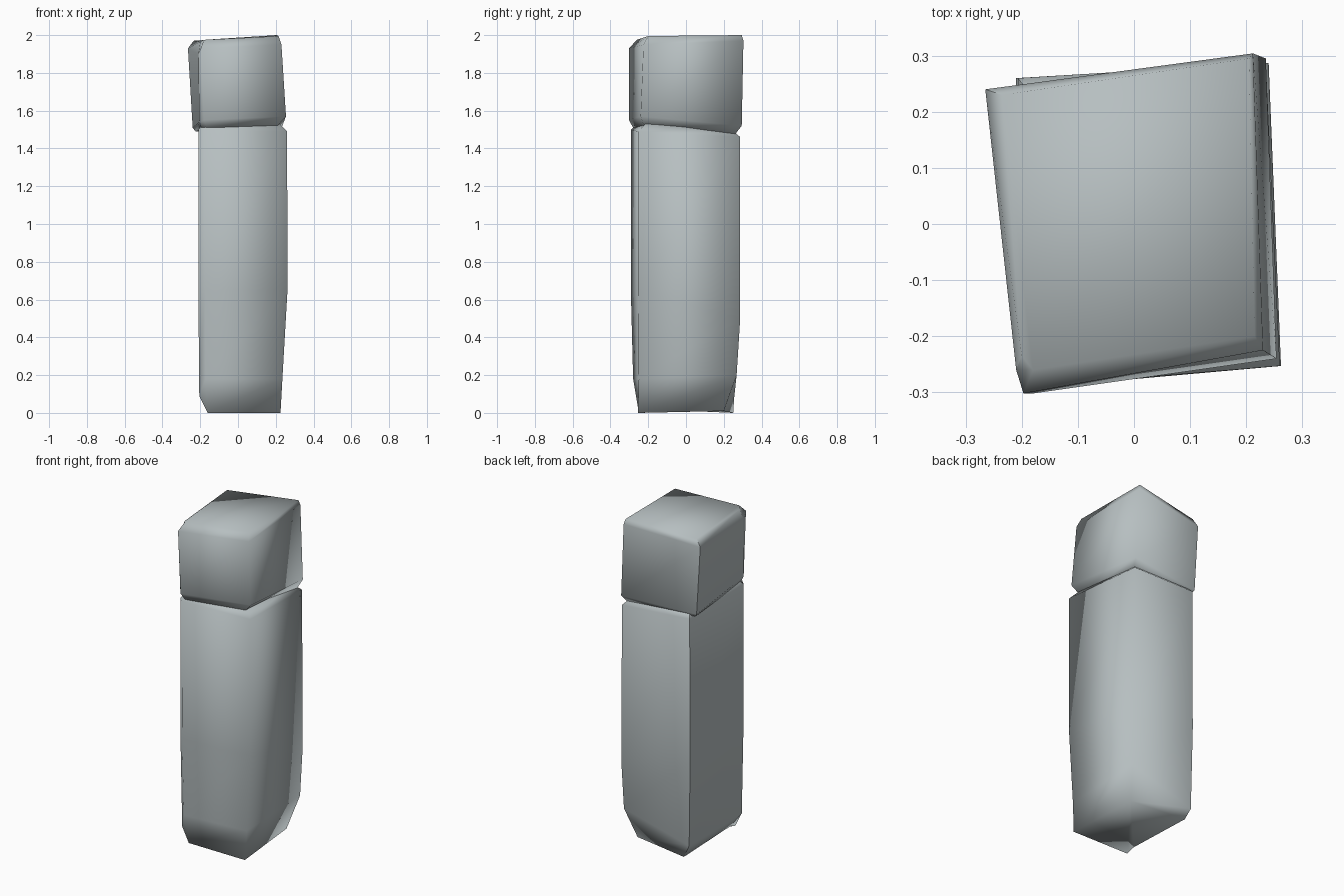
import bpy, bmesh

if "Cube" in bpy.data.objects:
    bpy.data.objects.remove(bpy.data.objects["Cube"])

stone = bpy.data.materials.new("blue grey stone")
stone.diffuse_color = (0.47, 0.52, 0.53, 1)
stone.use_nodes = True
stone.node_tree.nodes["Principled BSDF"].inputs["Base Color"].default_value = stone.diffuse_color


def loft(name, rings, sharp_columns=()):
    """Skin closed rings of corner points, cap both ends, smooth shade."""
    bm = bmesh.new()
    loops = [[bm.verts.new(p) for p in ring] for ring in rings]
    n = len(loops[0])
    for lo, hi in zip(loops, loops[1:]):
        for i in range(n):
            j = (i + 1) % n
            bm.faces.new((lo[i], lo[j], hi[j], hi[i]))
    bm.faces.new(loops[0][::-1])
    bm.faces.new(loops[-1])
    for f in bm.faces:
        f.smooth = True
    # crisp vertical corners
    for c in sharp_columns:
        for lo, hi in zip(loops, loops[1:]):
            bm.edges.get((lo[c], hi[c])).smooth = False
    bmesh.ops.recalc_face_normals(bm, faces=bm.faces[:])
    me = bpy.data.meshes.new(name)
    bm.to_mesh(me)
    bm.free()
    me.materials.append(stone)
    ob = bpy.data.objects.new(name, me)
    bpy.context.collection.objects.link(ob)
    return ob


# Corner order: front-left chamfer (two points), front right, back right, back left
# Tall shaft with worn foot
shaft = [
    [(-.165, -.2, .02), (-.16, -.25, 0), (.225, -.255, 0), (.19, .2, .01), (-.16, .25, 0)],
    [(-.205, -.25, .09), (-.172, -.28, .18), (.235, -.25, .18), (.235, .268, .2), (-.2, .255, .08)],
    [(-.21, -.26, .65), (-.175, -.292, .65), (.262, -.253, .65), (.24, .287, .5), (-.21, .26, .6)],
    [(-.21, -.26, 1.5), (-.18, -.29, 1.5), (.26, -.253, 1.49), (.235, .287, 1.46), (-.207, .26, 1.48)],
]
# neck tucked up into the head block
shaft.append([(x * .85, y * .85, z + .04) for x, y, z in shaft[-1]])
loft("shaft", shaft, (0, 4))

# Leaning head block
head = [
    [(-.19, -.25, 1.5), (-.165, -.28, 1.51), (.2, -.22, 1.51), (.22, .26, 1.475), (-.225, .23, 1.49)],
    [(-.205, -.268, 1.54), (-.18, -.302, 1.55), (.254, -.24, 1.57), (.235, .295, 1.52), (-.24, .24, 1.51)],
    [(-.21, -.26, 1.9), (-.197, -.302, 1.93), (.23, -.225, 1.95), (.212, .304, 1.97), (-.265, .24, 1.93)],
    [(-.2, -.235, 1.965), (-.18, -.26, 1.975), (.215, -.2, 1.995), (.205, .295, 2.0), (-.235, .23, 1.97)],
]
loft("head_block", head, (0, 4))
